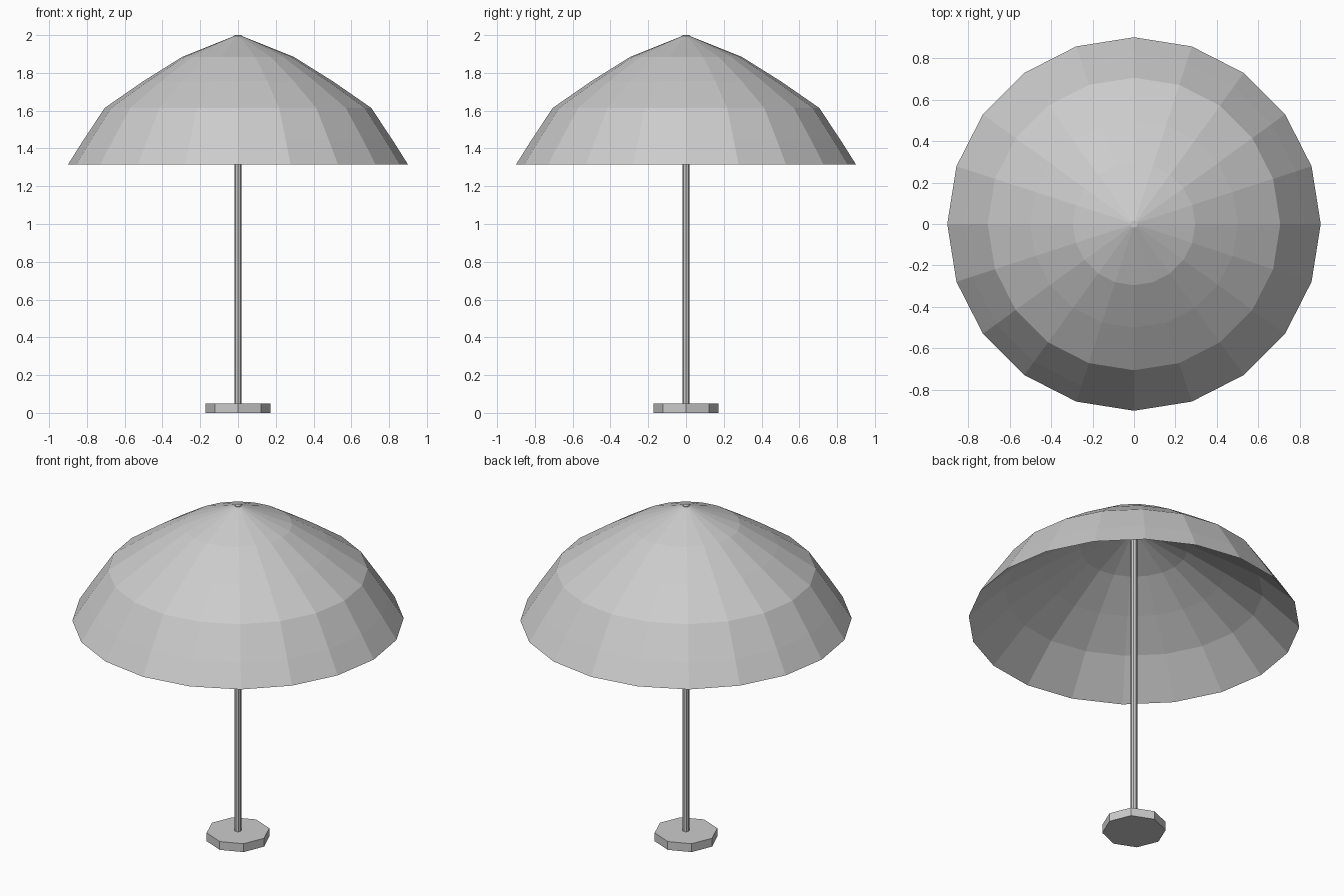
import bpy, bmesh, math

cube = bpy.data.objects.get("Cube")
if cube:
    bpy.data.objects.remove(cube, do_unlink=True)

GREY = (0.6, 0.6, 0.6, 1.0)
grey = bpy.data.materials.new("plain_grey")
grey.diffuse_color = GREY
grey.use_nodes = True
grey.node_tree.nodes["Principled BSDF"].inputs["Base Color"].default_value = GREY


def lathe(name, profile, sides):
    """Turn (radius, height) points round z and close both flat ends."""
    bm = bmesh.new()
    rings = [[bm.verts.new((r * math.cos(math.tau * i / sides),
                            r * math.sin(math.tau * i / sides), z))
              for i in range(sides)] for r, z in profile]
    for a, b in zip(rings, rings[1:]):
        for i in range(sides):
            j = (i + 1) % sides
            bm.faces.new((a[i], a[j], b[j], b[i]))
    for ring in (rings[0], rings[-1]):
        bm.faces.new(ring)
    bmesh.ops.recalc_face_normals(bm, faces=bm.faces)
    mesh = bpy.data.meshes.new(name)
    bm.to_mesh(mesh)
    bm.free()
    mesh.materials.append(grey)
    obj = bpy.data.objects.new(name, mesh)
    bpy.context.collection.objects.link(obj)
    return obj


# Faceted canopy: outer skin from tip to rim, then the lower lining back up
outer = [(0.015, 1.997), (0.295, 1.885), (0.50, 1.757), (0.705, 1.615),
         (0.82, 1.442), (0.90, 1.315)]
lining = [(0.70, 1.505), (0.50, 1.637), (0.29, 1.765), (0.015, 1.88)]
lathe("canopy", outer + lining, 20)

# Pole reaching through the canopy tip
lathe("pole", [(0.018, 0.04), (0.018, 2.0)], 8)

# Octagonal foot
lathe("base", [(0.173, 0), (0.173, 0.05)], 8)
